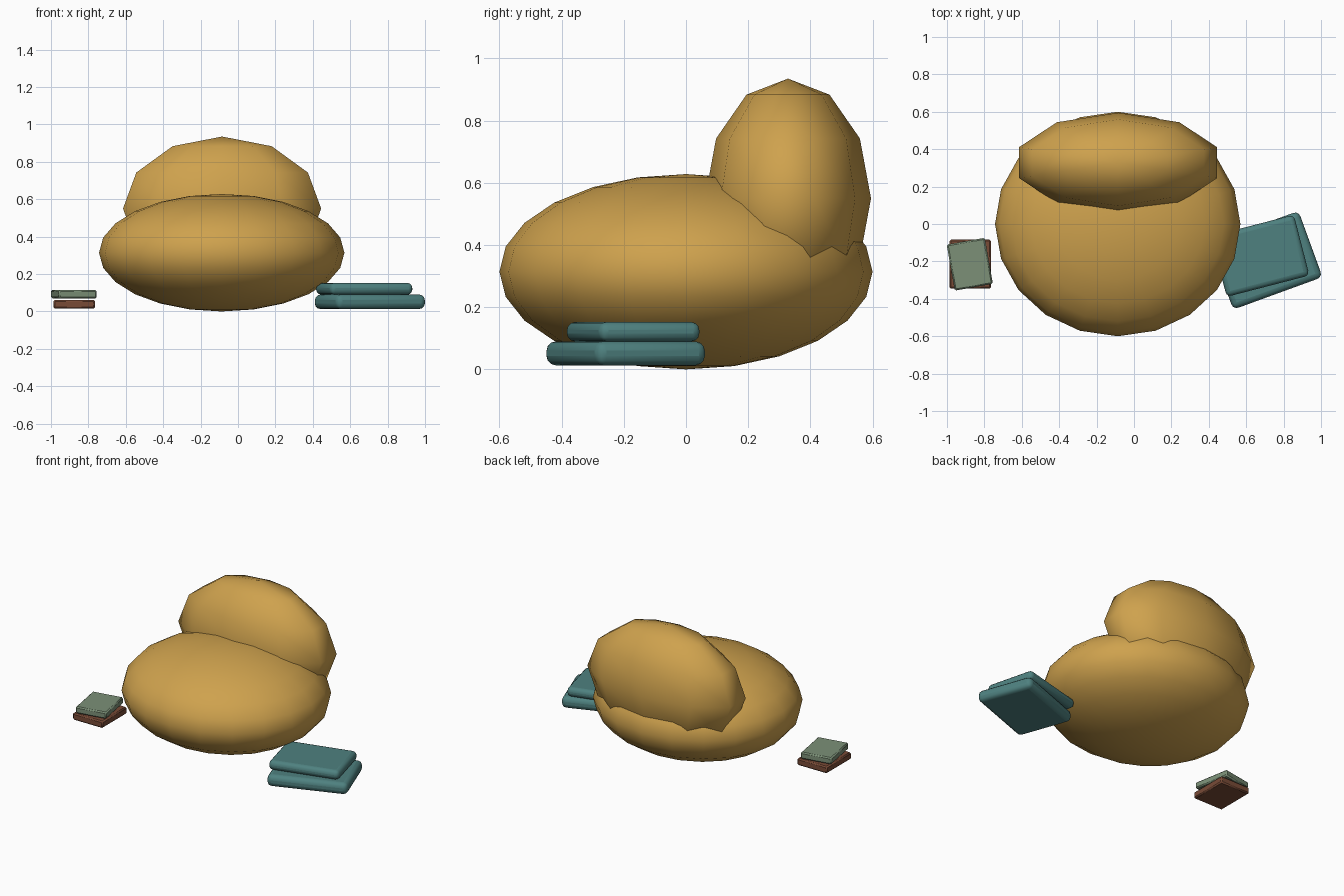
import bpy
from math import radians

if "Cube" in bpy.data.objects:
    bpy.data.objects.remove(bpy.data.objects["Cube"])


def material(name, rgb):
    m = bpy.data.materials.new(name)
    m.diffuse_color = (*rgb, 1)
    m.use_nodes = True
    m.node_tree.nodes["Principled BSDF"].inputs["Base Color"].default_value = m.diffuse_color
    return m


GOLD = material("gold fabric", (0.62, 0.36, 0.075))
TEAL = material("teal fabric", (0.077, 0.22, 0.215))
BROWN = material("brown cover", (0.19, 0.07, 0.037))
GREEN = material("green cover", (0.20, 0.28, 0.185))


def cushion(name, center, radii, segments, rings):
    bpy.ops.mesh.primitive_uv_sphere_add(segments=segments, ring_count=rings, radius=1, location=center)
    ob = bpy.context.object
    ob.name = name
    ob.scale = radii
    bpy.ops.object.transform_apply(location=False, rotation=False, scale=True)
    bpy.ops.object.shade_smooth()
    ob.data.materials.append(GOLD)


def slab(name, x, y, z0, z1, width, depth, angle, bevel, segments, mat):
    bpy.ops.mesh.primitive_cube_add(size=1, location=(x, y, (z0 + z1) / 2))
    ob = bpy.context.object
    ob.name = name
    ob.scale = (width, depth, z1 - z0)
    bpy.ops.object.transform_apply(location=False, rotation=False, scale=True)
    ob.rotation_euler.z = radians(angle)
    mod = ob.modifiers.new("rounded edges", 'BEVEL')
    mod.width = bevel
    mod.segments = segments
    bpy.ops.object.shade_smooth_by_angle(angle=radians(35))
    ob.data.materials.append(mat)


# Bean bag: broad seat and low-poly backrest
cushion("seat", (-0.087, 0, 0.314), (0.656, 0.6, 0.314), 20, 12)
cushion("backrest", (-0.085, 0.328, 0.55), (0.557, 0.267, 0.385), 10, 6)

# Two soft floor cushions stacked on the right
slab("lower_floor_cushion", 0.705, -0.194, 0.013, 0.09, 0.508, 0.376, 20, 0.03, 3, TEAL)
slab("upper_floor_cushion", 0.675, -0.17, 0.09, 0.152, 0.457, 0.335, 14.5, 0.026, 3, TEAL)

# Two books stacked on the left
slab("lower_book", -0.875, -0.215, 0.015, 0.062, 0.222, 0.262, 0, 0.008, 1, BROWN)
slab("upper_book", -0.878, -0.215, 0.07, 0.115, 0.207, 0.25, 10, 0.008, 1, GREEN)
